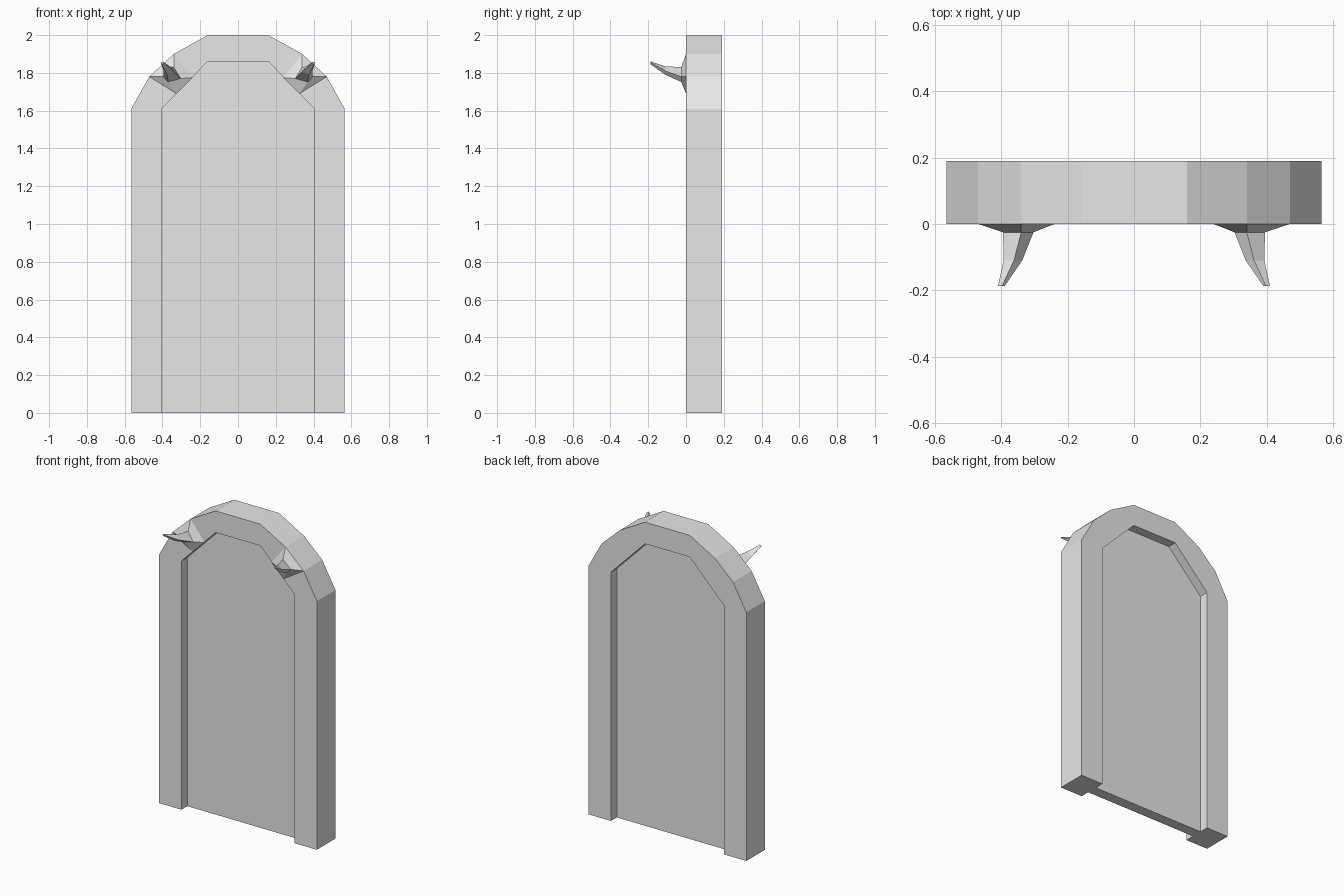
import bpy
import bmesh
from mathutils import Vector

if "Cube" in bpy.data.objects:
    bpy.data.objects.remove(bpy.data.objects["Cube"], do_unlink=True)

stone = bpy.data.materials.new("pale_grey")
stone.use_nodes = True
grey = (0.8, 0.8, 0.8, 1)
stone.diffuse_color = grey
stone.node_tree.nodes["Principled BSDF"].inputs["Base Color"].default_value = grey


def finish(bm, name):
    bmesh.ops.recalc_face_normals(bm, faces=bm.faces)
    mesh = bpy.data.meshes.new(name)
    bm.to_mesh(mesh)
    bm.free()
    mesh.materials.append(stone)
    obj = bpy.data.objects.new(name, mesh)
    bpy.context.collection.objects.link(obj)
    return obj


def slab(name, outline, y0, y1):
    """Extrude an (x, z) outline from y0 back to y1."""
    bm = bmesh.new()
    face = bm.faces.new([bm.verts.new((x, y0, z)) for x, z in outline])
    geom = bmesh.ops.extrude_face_region(bm, geom=[face])["geom"]
    verts = [v for v in geom if isinstance(v, bmesh.types.BMVert)]
    bmesh.ops.translate(bm, verts=verts, vec=Vector((0, y1 - y0, 0)))
    return finish(bm, name)


def arch(half):
    """Complete a right-hand half profile into a symmetric arch."""
    return half + [(-x, z) for x, z in reversed(half)]


outer = arch([(0.565, 0), (0.565, 1.61), (0.47, 1.78), (0.34, 1.9), (0.16, 2)])
inner = arch([(0.405, 0), (0.405, 1.61), (0.16, 1.86)])

# Arched frame and the thinner panel recessed on both faces
slab("arch_frame", outer + inner[::-1], 0, 0.19)
slab("door_panel", inner, 0.06, 0.13)

# Horn rings run from the flared base on the frame to the tip
horn_rings = [
    (0, [(0.34, 1.9), (0.47, 1.78), (0.325, 1.69), (0.24, 1.775)]),
    (-0.025, [(0.34, 1.83), (0.395, 1.78), (0.37, 1.752), (0.303, 1.77)]),
    (-0.11, [(0.362, 1.835), (0.393, 1.81), (0.375, 1.79), (0.337, 1.805)]),
    (-0.187, [(0.398, 1.86), (0.41, 1.855), (0.404, 1.845), (0.39, 1.852)]),
]


def horn(name, side):
    bm = bmesh.new()
    rings = [[bm.verts.new((side * x, y, z)) for x, z in pts]
             for y, pts in horn_rings]
    for a, b in zip(rings, rings[1:]):
        for i in range(4):
            j = (i + 1) % 4
            bm.faces.new((a[i], a[j], b[j], b[i]))
    bm.faces.new(rings[0])
    bm.faces.new(rings[-1])
    return finish(bm, name)


horn("left_horn", 1)
horn("right_horn", -1)
